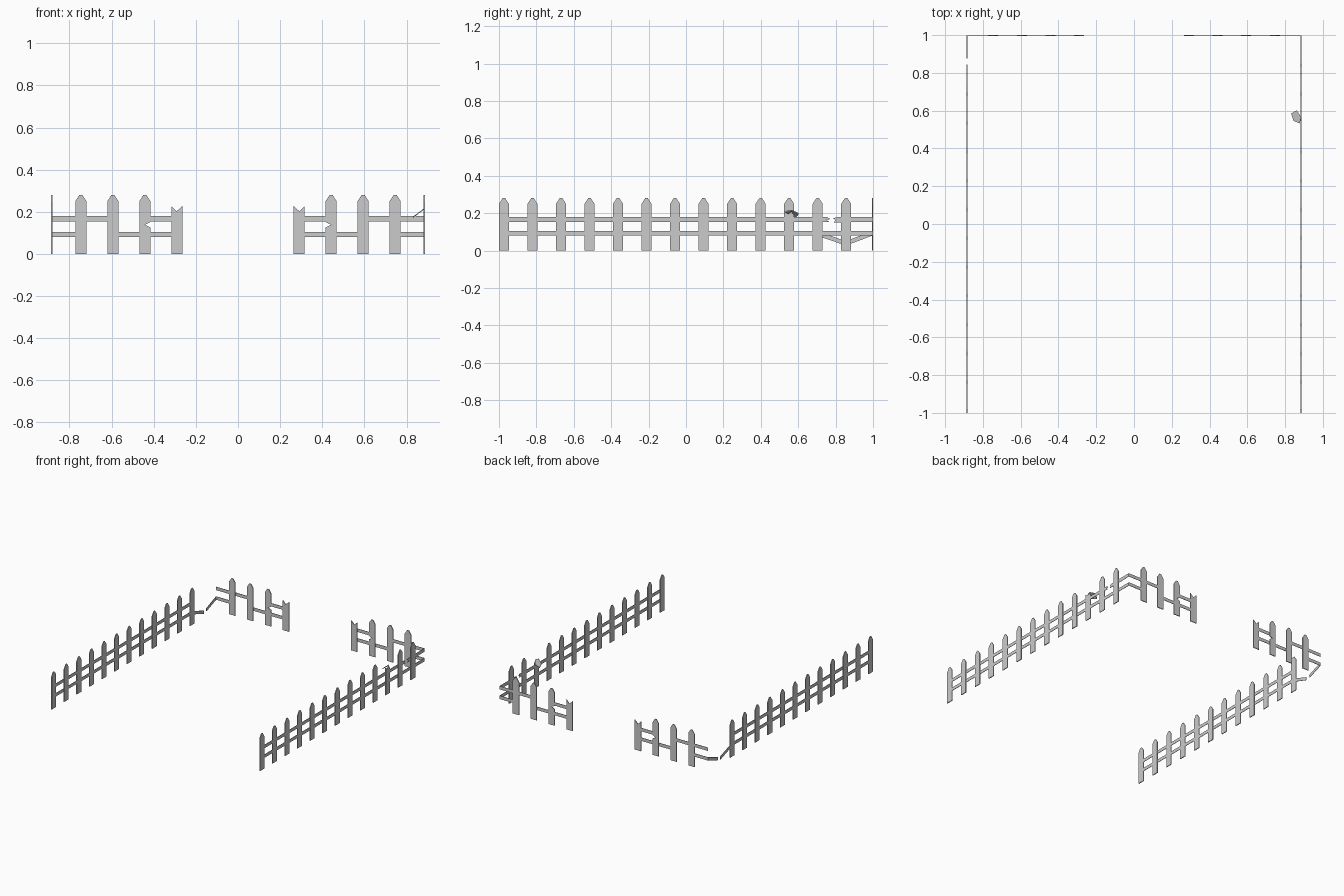
import bpy, bmesh
from mathutils import Vector

if "Cube" in bpy.data.objects:
    bpy.data.objects.remove(bpy.data.objects["Cube"])

SIDE_X, BACK_Y = 0.884, 0.997
PICKET_T, RAIL_T = 0.006, 0.003
HW = 0.0265           # half picket width
STEP = 0.1525
LOW, HIGH = (0.08, 0.105), (0.154, 0.179)


def plank(name, pts, thick, place):
    """Extrude a (u, z) outline; place maps (u, depth, z) to the model."""
    bm = bmesh.new()
    front = [bm.verts.new(place(u, -thick / 2, z)) for u, z in pts]
    back = [bm.verts.new(place(u, thick / 2, z)) for u, z in pts]
    bm.faces.new(front)
    bm.faces.new(back[::-1])
    n = len(pts)
    for i in range(n):
        j = (i + 1) % n
        bm.faces.new((front[i], back[i], back[j], front[j]))
    bmesh.ops.recalc_face_normals(bm, faces=bm.faces)
    me = bpy.data.meshes.new(name)
    bm.to_mesh(me)
    bm.free()
    ob = bpy.data.objects.new(name, me)
    bpy.context.collection.objects.link(ob)


def side(s):
    return lambda u, w, z: Vector((s * SIDE_X + w, u, z))


def back(s):
    return lambda u, w, z: Vector((s * u, BACK_Y + w, z))


def picket(name, u, place):
    plank(name, [(u - HW, 0), (u + HW, 0), (u + HW, 0.25), (u + 0.007, 0.28),
                 (u - 0.007, 0.28), (u - HW, 0.25)], PICKET_T, place)


def rail(name, a, b, z, place):
    plank(name, [(a, z[0]), (b, z[0]), (b, z[1]), (a, z[1])], RAIL_T, place)


# side fences
for s, tag, count in ((-1, "left", 12), (1, "right", 13)):
    P = side(s)
    for i in range(count):
        u = -0.9735 + i * STEP
        if s == 1 and i == 10:
            # picket with snapped top
            plank("right_broken_picket",
                  [(u - HW, 0), (u + HW, 0), (u + HW, 0.19), (u + 0.012, 0.208),
                   (u - 0.006, 0.196), (u - HW, 0.21)], PICKET_T, P)
        else:
            picket(f"{tag}_picket", u, P)

# right rails, upper one snapped near the back
P = side(1)
rail("right_lower_rail", -0.973, BACK_Y, LOW, P)
plank("right_upper_rail", [(-0.973, 0.154), (0.765, 0.154), (0.75, 0.165),
                           (0.772, 0.168), (0.755, 0.179), (-0.973, 0.179)], RAIL_T, P)
plank("right_upper_rail_end", [(0.79, 0.15), (BACK_Y, 0.154), (BACK_Y, 0.179),
                               (0.81, 0.179), (0.785, 0.172), (0.80, 0.163)], RAIL_T, P)

# left rails, lower one sagging in two pieces
P = side(-1)
rail("left_lower_rail", -0.973, 0.72, LOW, P)
rail("left_upper_rail", -0.973, 0.73, HIGH, P)
plank("left_sagging_piece", [(0.70, 0.08), (0.845, 0.03), (0.845, 0.054), (0.70, 0.105)],
      RAIL_T, P)
plank("left_sagging_end", [(0.88, 0.036), (BACK_Y, 0.08), (BACK_Y, 0.105), (0.875, 0.058)],
      RAIL_T, P)

# back fence halves, mirrored about the opening
for s, tag in ((-1, "back_left"), (1, "back_right")):
    P = back(s)
    for u in (0.594, 0.746):
        picket(f"{tag}_picket", u, P)
    u = 0.442
    plank(f"{tag}_notched_picket",
          [(u - HW, 0), (u + HW, 0), (u + HW, 0.25), (u + 0.007, 0.28), (u - 0.007, 0.28),
           (u - HW, 0.25), (u - HW, 0.152), (u, 0.138), (u - HW, 0.125)], PICKET_T, P)
    u = 0.29
    plank(f"{tag}_broken_picket",
          [(u - HW, 0), (u + HW, 0), (u + HW, 0.228), (u + 0.002, 0.202),
           (u - HW, 0.228)], PICKET_T, P)
    rail(f"{tag}_upper_rail_inner", 0.29, 0.445, HIGH, P)
    rail(f"{tag}_upper_rail_outer", 0.594, SIDE_X, HIGH, P)
    rail(f"{tag}_lower_rail_inner", 0.29, 0.594, LOW, P)
    rail(f"{tag}_lower_rail_outer", 0.746, SIDE_X, LOW, P)


# snapped picket tip folded inwards over the rail
def tilted(u, w, v):
    return Vector((v, u, 0.175 + (v - 0.832) * 0.75 + w))


plank("snapped_tip", [(0.585, 0.832), (0.602, 0.862), (0.565, 0.885), (0.532, 0.877),
                      (0.546, 0.845)], PICKET_T, tilted)
